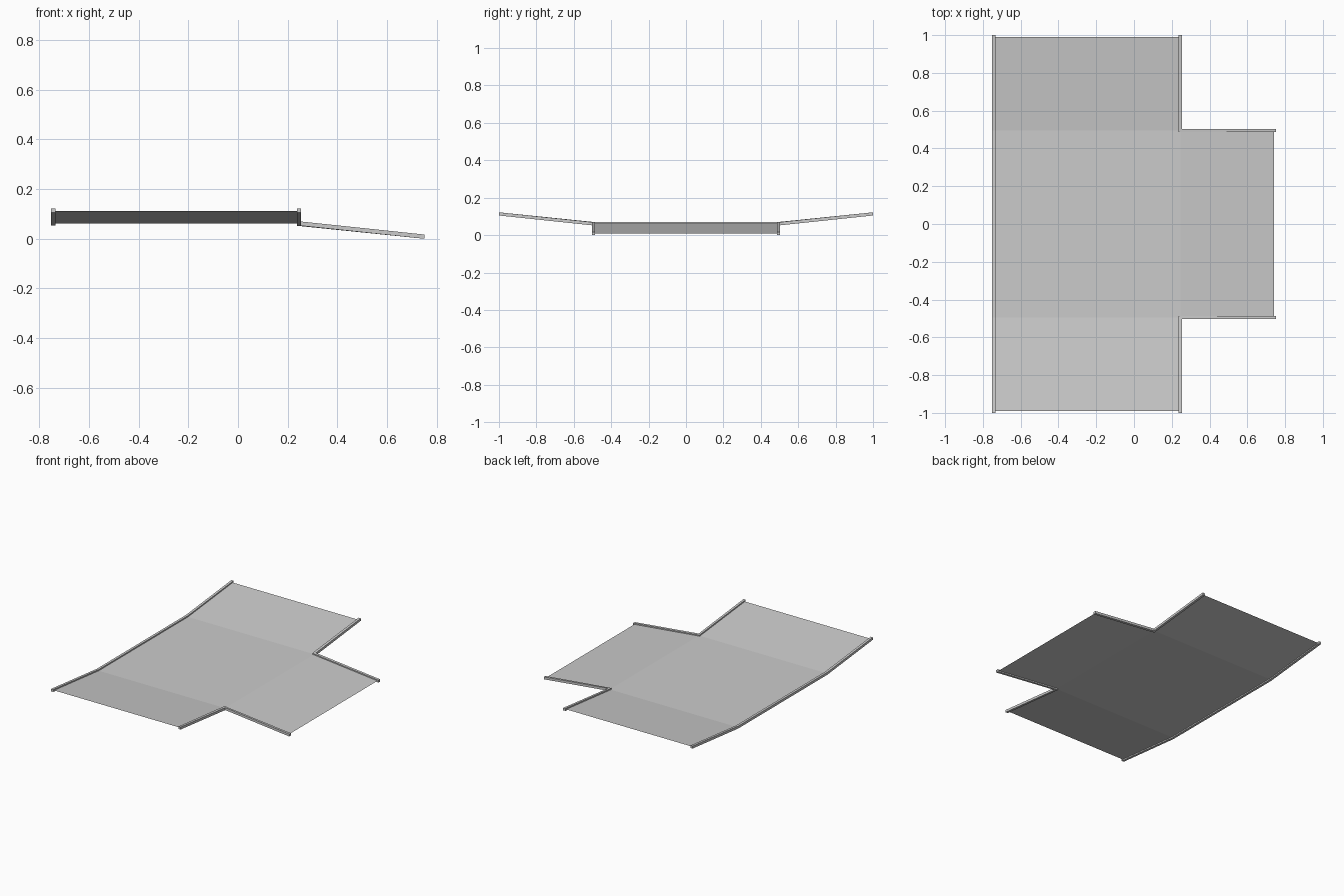
import bpy
from mathutils import Vector

if "Cube" in bpy.data.objects:
    bpy.data.objects.remove(bpy.data.objects["Cube"])

# Key levels and plan positions
XL, XR, XE = -0.743, 0.245, 0.751      # left edge, junction edge, branch end
YC, YE = 0.495, 1.0                    # bend line, outer rail end
Z_LOW, Z_MID, Z_HIGH = 0.0085, 0.061, 0.1135
HALF = 0.0085                          # half of the square rail section


def make_mesh(name, verts, faces):
    me = bpy.data.meshes.new(name)
    me.from_pydata(verts, [], faces)
    me.update()
    ob = bpy.data.objects.new(name, me)
    bpy.context.collection.objects.link(ob)
    return ob


def make_rail(name, path):
    """Sweep a square section along a path, mitred in plan."""
    pts = [Vector(p) for p in path]
    dirs = [(b - a).to_2d().normalized() for a, b in zip(pts, pts[1:])]
    verts, faces = [], []
    for i, p in enumerate(pts):
        d0, d1 = dirs[max(i - 1, 0)], dirs[min(i, len(dirs) - 1)]
        n0, n1 = Vector((-d0.y, d0.x)), Vector((-d1.y, d1.x))
        m = (n0 + n1) / (1 + n0.dot(n1)) * HALF
        for s, h in ((-1, -HALF), (1, -HALF), (1, HALF), (-1, HALF)):
            verts.append((p.x + s * m.x, p.y + s * m.y, p.z + h))
    for i in range(len(pts) - 1):
        for k in range(4):
            a, b = i * 4 + k, i * 4 + (k + 1) % 4
            faces.append((a, b, b + 4, a + 4))
    e = len(verts) - 4
    faces += [(3, 2, 1, 0), (e, e + 1, e + 2, e + 3)]
    ob = make_mesh(name, verts, faces)
    # Outward normals
    import bmesh
    bm = bmesh.new()
    bm.from_mesh(ob.data)
    bmesh.ops.recalc_face_normals(bm, faces=bm.faces)
    bm.to_mesh(ob.data)
    bm.free()
    return ob


# Thin deck: flat middle, two rising arms, one descending branch
t = 0.009                              # deck stops just short of the rail ends
zh, zl = Z_HIGH - 0.001, Z_LOW + 0.001
rows = [(-YE + t, zh), (-YC, Z_MID), (YC, Z_MID), (YE - t, zh)]
verts = [(x, y, z) for y, z in rows for x in (XL, XR)]
verts += [(XE - t, -YC, zl), (XE - t, YC, zl)]
make_mesh("deck", verts, [(0, 1, 3, 2), (2, 3, 5, 4), (4, 5, 7, 6), (3, 8, 9, 5)])

# Straight-side rail following both bends
make_rail("long_rail", [(XL, -YE, Z_HIGH), (XL, -YC, Z_MID),
                        (XL, YC, Z_MID), (XL, YE, Z_HIGH)])

# Corner rails either side of the branch
for side, s in (("front", -1), ("back", 1)):
    make_rail(side + "_corner_rail", [(XR, s * YE, Z_HIGH), (XR, s * YC, Z_MID),
                                      (XE, s * YC, Z_LOW)])
